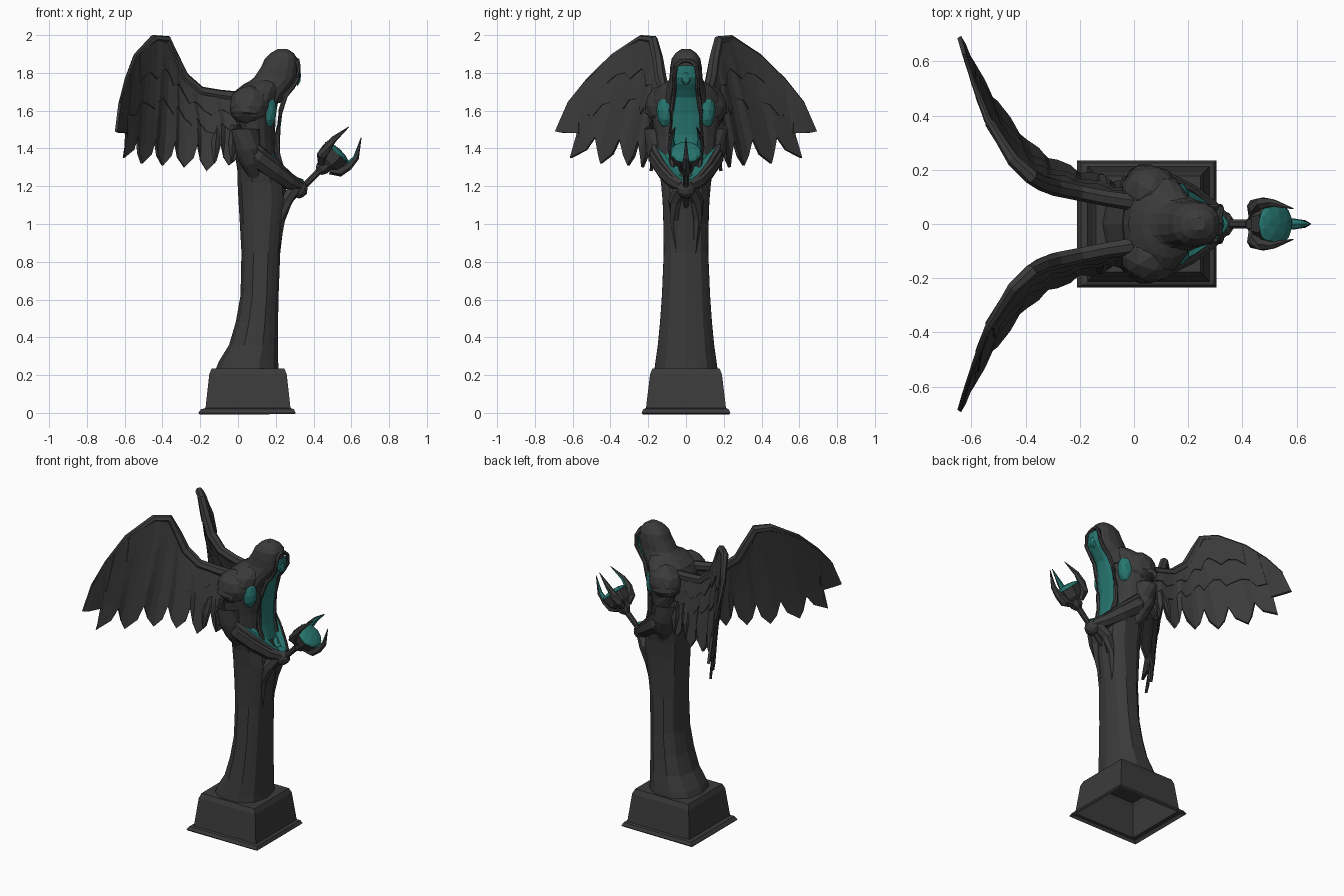
import bpy, bmesh, math
from mathutils import Vector as V, Matrix

if "Cube" in bpy.data.objects:
    bpy.data.objects.remove(bpy.data.objects["Cube"])


def material(name, rgb):
    m = bpy.data.materials.new(name)
    m.diffuse_color = (*rgb, 1)
    m.use_nodes = True
    m.node_tree.nodes["Principled BSDF"].inputs["Base Color"].default_value = m.diffuse_color
    return m


STONE = material("dark stone", (0.043, 0.043, 0.043))
TEAL = material("teal cloth", (0.02, 0.18, 0.162))


def finish(name, bm, mats=(STONE,), rule=None, thick=0, offset=0):
    """Turn a bmesh into an object; rule picks teal faces."""
    bmesh.ops.recalc_face_normals(bm, faces=bm.faces[:])
    bm.normal_update()
    if rule:
        for f in bm.faces:
            f.material_index = int(rule(f.calc_center_median(), f.normal))
    me = bpy.data.meshes.new(name)
    bm.to_mesh(me)
    bm.free()
    for m in mats:
        me.materials.append(m)
    ob = bpy.data.objects.new(name, me)
    bpy.context.scene.collection.objects.link(ob)
    if thick:
        mod = ob.modifiers.new("thickness", "SOLIDIFY")
        mod.thickness, mod.offset = thick, offset
    return ob


def bridge(bm, rings, cap_start=True, cap_end=True):
    loops = [[bm.verts.new(p) for p in r] for r in rings]
    for a, b in zip(loops, loops[1:]):
        n = len(a)
        for i in range(n):
            bm.faces.new((a[i], a[(i + 1) % n], b[(i + 1) % n], b[i]))
    if cap_start:
        bm.faces.new(loops[0])
    if cap_end:
        bm.faces.new(loops[-1])


def sheet(name, rows, mat=STONE, thick=0):
    """Open grid of points."""
    bm = bmesh.new()
    rows = [[bm.verts.new(p) for p in r] for r in rows]
    for a, b in zip(rows, rows[1:]):
        for j in range(len(a) - 1):
            bm.faces.new((a[j], a[j + 1], b[j + 1], b[j]))
    return finish(name, bm, (mat,), thick=thick)


def loft(name, sections, n=18, power=2.4, fold=0.0):
    """Stack of rounded sections given as z, back x, front x, half width."""
    bm, rings = bmesh.new(), []
    for z, x0, x1, hw in sections:
        ring = []
        for i in range(n):
            a = 2 * math.pi * i / n
            c, s = math.cos(a), math.sin(a)
            k = 1 + fold * (-1) ** i
            px = math.copysign(abs(c) ** (2 / power), c) * (x1 - x0) / 2 * k
            py = math.copysign(abs(s) ** (2 / power), s) * hw * k
            ring.append((px + (x0 + x1) / 2, py, z))
        rings.append(ring)
    bridge(bm, rings)
    return finish(name, bm)


def tube(name, pts, radii, n=8, mats=(STONE,), rule=None, up=V((0, 0, 1))):
    pts = [V(p) for p in pts]
    bm, rings = bmesh.new(), []
    for i, p in enumerate(pts):
        t = (pts[min(i + 1, len(pts) - 1)] - pts[max(i - 1, 0)]).normalized()
        u = t.cross(up)
        if u.length < 0.1:
            u = t.cross(V((1, 0, 0)))
        u.normalize()
        w = t.cross(u)
        rings.append([p + (u * math.cos(a) + w * math.sin(a)) * radii[i]
                      for a in (2 * math.pi * (j + 0.5) / n for j in range(n))])
    bridge(bm, rings)
    return finish(name, bm, mats, rule)


def blob(name, loc, size, mat, sub=2):
    bm = bmesh.new()
    bmesh.ops.create_icosphere(bm, subdivisions=sub, radius=1)
    bmesh.ops.transform(bm, matrix=Matrix.Translation(loc) @ Matrix.Diagonal((*size, 1)), verts=bm.verts[:])
    return finish(name, bm, (mat,))


# Pedestal: flared hollow block
bm = bmesh.new()
bridge(bm, [[(x0, -h, z), (x1, -h, z), (x1, h, z), (x0, h, z)] for z, x0, x1, h in (
    (0, -.21, .305, .235), (.02, -.195, .295, .225), (.025, -.172, .278, .212),
    (.205, -.152, .258, .19), (.235, -.14, .245, .178))], cap_start=False)
finish("pedestal", bm, thick=.012, offset=-1)

# Long robe and torso
loft("robe", [(.23, -.115, .212, .17), (.27, -.1, .21, .165), (.36, -.045, .21, .152),
              (.48, -.01, .21, .14), (.62, .015, .213, .13), (.85, .02, .222, .12),
              (1.0, .012, .24, .122), (1.12, .005, .258, .126), (1.22, 0, .25, .135),
              (1.3, 0, .225, .15)], n=20, fold=.018)
loft("torso", [(1.26, 0, .23, .14), (1.36, -.015, .2, .155), (1.46, -.035, .195, .165),
               (1.58, -.045, .2, .185), (1.66, -.04, .215, .19), (1.705, -.015, .225, .165),
               (1.74, .03, .23, .125), (1.765, .08, .22, .08)], n=18, power=2.1)
# Hood
loft("hood", [(1.64, -.04, .225, .14), (1.7, -.02, .262, .118), (1.74, .04, .292, .098),
              (1.775, .085, .314, .087), (1.83, .122, .317, .084), (1.875, .142, .315, .076),
              (1.905, .172, .295, .055), (1.926, .21, .262, .025)], n=16)

# Exposed inner cloth running from the face down the chest
sheet("inner_cloth", [[(x - (.01 if abs(k) == 1 else 0), k * hw, z) for k in (-1, -.5, .5, 1)]
                      for x, z, hw in ((.245, 1.28, .06), (.222, 1.38, .072), (.22, 1.47, .072),
                                       (.234, 1.58, .07), (.255, 1.67, .058), (.284, 1.71, .05),
                                       (.308, 1.74, .052), (.326, 1.775, .054), (.328, 1.84, .042))], TEAL)
# Face ridge inside the hood
blob("face", (.316, 0, 1.775), (.02, .03, .044), TEAL, 1)

for side, label in ((1, "left"), (-1, "right")):
    def S(pts):
        return [(x, y * side, z) for x, y, z in pts]

    # Hood edge falling down the chest
    tube(label + "_hood_edge",
         S([(.23, .07, 1.3), (.207, .078, 1.38), (.21, .08, 1.48), (.226, .077, 1.6), (.252, .066, 1.68),
            (.29, .061, 1.725), (.318, .063, 1.775), (.321, .055, 1.835), (.315, .03, 1.86), (.316, 0, 1.868)]),
         [.014, .015, .014, .013, .013, .012, .012, .012, .012, .011], 6)
    # Shoulder, with lining showing between drape and sleeve
    blob(label + "_shoulder_lining", (.154, .108 * side, 1.6), (.052, .048, .095), TEAL)
    blob(label + "_shoulder", (.06, .122 * side, 1.625), (.108, .096, .11), STONE)
    # Upper sleeve and forearm sleeve meeting at the hands
    tube(label + "_upper_sleeve",
         S([(.055, .125, 1.66), (.045, .138, 1.58), (.04, .146, 1.5),
            (.05, .146, 1.4), (.07, .13, 1.33), (.09, .11, 1.25)]),
         [.08, .084, .077, .07, .06, .03], 12)
    tube(label + "_forearm_sleeve",
         S([(.05, .15, 1.41), (.1, .142, 1.355), (.19, .105, 1.285), (.27, .058, 1.225), (.325, .015, 1.2)]),
         [.04, .06, .054, .044, .034], 8, (STONE, TEAL),
         lambda c, n, s=side: c.x > .11 and n.z > .05 and n.y * s < .3 and n.x > -.5)
    # Dark outer hem along the top of the forearm
    tube(label + "_sleeve_hem",
         S([(.075, .17, 1.43), (.125, .162, 1.385), (.205, .128, 1.325), (.28, .075, 1.255), (.32, .035, 1.225)]),
         [.02, .022, .016, .012, .01], 6)
    # Lining spread between forearm and chest
    sheet(label + "_sleeve_lining",
          [S(r) for r in (((.1, .165, 1.395), (.14, .11, 1.41)), ((.16, .135, 1.342), (.2, .085, 1.355)),
                          ((.22, .095, 1.3), (.235, .05, 1.31)), ((.295, .045, 1.24), (.28, .02, 1.25)))], TEAL)
    # Hanging cuff folds below the forearm
    tube(label + "_sleeve_fold",
         S([(.3, .03, 1.19), (.255, .06, 1.12), (.225, .06, 1.02), (.207, .045, .83)]),
         [.034, .034, .025, .006], 6)

    # Wing: leading bone
    lead = [V(p) for p in S([(0, .08, 1.67), (-.1, .095, 1.682), (-.2, .115, 1.7), (-.29, .135, 1.775),
                             (-.34, .152, 1.88), (-.38, .175, 1.972), (-.445, .235, 1.978),
                             (-.54, .385, 1.89), (-.592, .52, 1.765), (-.626, .625, 1.64)])]
    tube(label + "_wing_bone", lead, [.032, .03, .03, .032, .03, .028, .024, .014, .009, .005], 7)

    # Wing: feathered sheet, lower edge alternates tip and notch
    edge = [V(p) for p in S([(-.0, .14, 1.38), (-.05, .155, 1.31), (-.09, .155, 1.43), (-.165, .185, 1.28),
                             (-.215, .19, 1.43), (-.285, .23, 1.3), (-.335, .25, 1.44),
                             (-.4, .305, 1.31), (-.44, .35, 1.45), (-.51, .45, 1.32),
                             (-.535, .48, 1.46), (-.605, .61, 1.35), (-.59, .57, 1.48), (-.645, .69, 1.49)])]
    low = []
    for a, b in zip(edge, edge[1:]):
        tip, notch = (a, b) if a.z < b.z else (b, a)
        low += [a, V((*tip.lerp(notch, .7).xy, tip.lerp(notch, .38).z))]
    low.append(edge[-1])

    def span(t):
        k = min(int(t * (len(lead) - 1)), len(lead) - 2)
        return lead[k].lerp(lead[k + 1], t * (len(lead) - 1) - k)

    def column(i, b, steps, reach):
        t, col = i / (len(low) - 1), []
        for r in (q * reach / (steps - 1) for q in range(steps)):
            p = span(t).lerp(b, r)
            p.x += .02 * math.sin(math.pi * r) * (1 - t)
            p.y += side * .008 * math.sin(i * math.pi / 2) * r  # layered feather ripple
            col.append(p)
        return col

    sheet(label + "_wing_feathers", [column(i, b, 5, 1) for i, b in enumerate(low)], thick=.016)
    # Thicker covert layers near the bone, with a jagged lower edge
    for reach, thick, last in ((.3, .038, 21), (.56, .026, 23)):
        sheet(f"{label}_wing_coverts_{int(reach * 100)}",
              [column(i, low[i], 3, reach + .05 * (-1) ** (i // 2)) for i in range(0, last)], thick=thick)

    # Short feathers at the wing root
    for j in range(2):
        x = -.02 - .09 * j
        tube(f"{label}_root_feather_{j + 1}",
             S([(x, .13, 1.52), (x - .01, .155 + .01 * j, 1.42), (x - .015, .175 + .01 * j, 1.32)]),
             [.02, .022, .004], 5)

# Clasped hands and cuff lining
blob("hands", (.325, 0, 1.185), (.045, .05, .05), STONE)
blob("cuff_lining", (.308, 0, 1.224), (.045, .06, .026), TEAL, 1)

# Staff with flared cup
c, d, l = V((.5, 0, 1.355)), V((.667, 0, .745)), V((.745, 0, -.667))
tube("staff_shaft", [(.2, 0, 1.04), (.26, 0, 1.11), (.44, 0, 1.29)], [.006, .016, .019], 8)
tube("staff_cup", [c + d * k for k in (-.11, -.085, -.055, -.03, .03)],
     [.022, .04, .045, .07, .084], 8, up=V((0, 1, 0)))
bm = bmesh.new()
bmesh.ops.create_icosphere(bm, subdivisions=2, radius=.083)
bmesh.ops.transform(bm, matrix=Matrix.Translation(c + d * .032)
                    @ d.to_track_quat('Z', 'Y').to_matrix().to_4x4()
                    @ Matrix.Diagonal((1, 1, .3, 1)), verts=bm.verts[:])
finish("staff_orb", bm, (TEAL,))
# Three curved claws around the orb, teal on the inner side
for i, ang in enumerate((0, 2.2, -2.2)):
    out = l * math.cos(ang) + V((0, 1, 0)) * math.sin(ang)
    tip = .07 if i else .045
    tube(f"staff_claw_{i + 1}",
         [c + d * a + out * b for a, b in ((-.06, .035), (-.03, .08), (.02, .095), (.08, .096), (.178, tip))],
         [.024, .029, .023, .016, .002], 6, (STONE, TEAL),
         lambda p, n, o=out: n.dot(o) < -.45 and (p - c).dot(d) > .02)
